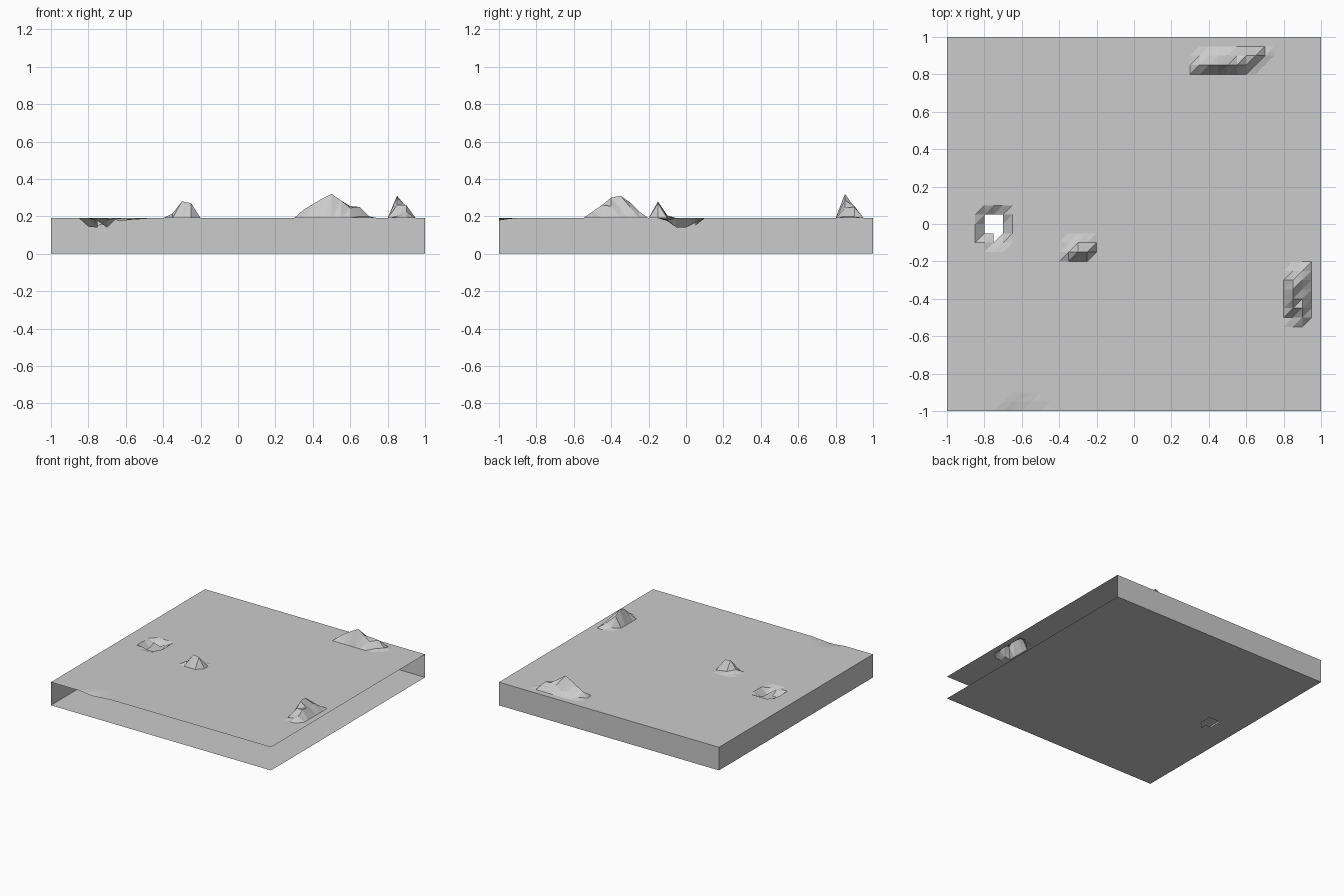
import bpy

if "Cube" in bpy.data.objects:
    bpy.data.objects.remove(bpy.data.objects["Cube"])

N, STEP, TOP = 40, 0.05, 0.19

grey = bpy.data.materials.new("stone_grey")
grey.diffuse_color = (0.6, 0.6, 0.6, 1)
grey.use_nodes = True
grey.node_tree.nodes["Principled BSDF"].inputs["Base Color"].default_value = grey.diffuse_color

# Relief rows: (start x, y, heights along x in grid steps)
ROWS = [
    # long rocky mound near the back
    (0.35, 0.85, (.235, .265, .295, .32, .285, .245, .20)),
    (0.35, 0.90, (.20, .215, .22, .22, .25, .255, .25, .20)),
    # mound near the right edge
    (0.85, -0.50, (.20, .225)),
    (0.85, -0.45, (.26, .26)),
    (0.85, -0.40, (.30, .255)),
    (0.85, -0.35, (.31, .24)),
    (0.85, -0.30, (.275, .25)),
    (0.85, -0.25, (.20, .225)),
    # small mound near the middle
    (-0.35, -0.15, (.215, .28, .27)),
    (-0.35, -0.10, (.20, .205, .20)),
    # pit on the left, around the hole
    (-0.80, 0.05, (.165, .15, .165)),
    (-0.80, 0.00, (.145, .14, .14)),
    (-0.80, -0.05, (.145, .14, .14)),
    (-0.75, -0.10, (.175, .18)),
    # shallow dent at the front edge
    (-0.70, -1.00, (.185, .179, .178, .183, .186)),
    (-0.65, -0.95, (.187, .185, .187)),
]


def idx(v):
    return round((v + 1) / STEP)


heights = {(idx(x) + k, idx(y)): z for x, y, row in ROWS for k, z in enumerate(row)}


def make(name, verts, faces):
    me = bpy.data.meshes.new(name)
    me.from_pydata(verts, [], faces)
    me.materials.append(grey)
    me.update()
    ob = bpy.data.objects.new(name, me)
    bpy.context.collection.objects.link(ob)
    return ob


def sheet(name, height, up):
    """Triangulated grid with the see-through hole left out."""
    verts = [(-1 + i * STEP, -1 + j * STEP, height(i, j))
             for j in range(N + 1) for i in range(N + 1)]
    faces = []
    for j in range(N):
        for i in range(N):
            if i in (4, 5) and j in (19, 20):
                continue
            a = j * (N + 1) + i
            b, c, d = a + 1, a + N + 2, a + N + 1
            faces.append((a, b, c))
            if (i, j) != (5, 18):
                faces.append((a, c, d))
    if not up:
        faces = [f[::-1] for f in faces]
    return make(name, verts, faces)


# Ground with mounds and pit, and flat underside
sheet("ground_surface", lambda i, j: heights.get((i, j), TOP), True)
sheet("underside", lambda i, j: 0.0, False)

# Only the back and left sides are walled; front and right stay open
make("back_wall", [(1, 1, 0), (-1, 1, 0), (-1, 1, TOP), (1, 1, TOP)], [(0, 1, 2, 3)])
make("left_wall", [(-1, 1, 0), (-1, -1, 0), (-1, -1, TOP), (-1, 1, TOP)], [(0, 1, 2, 3)])
